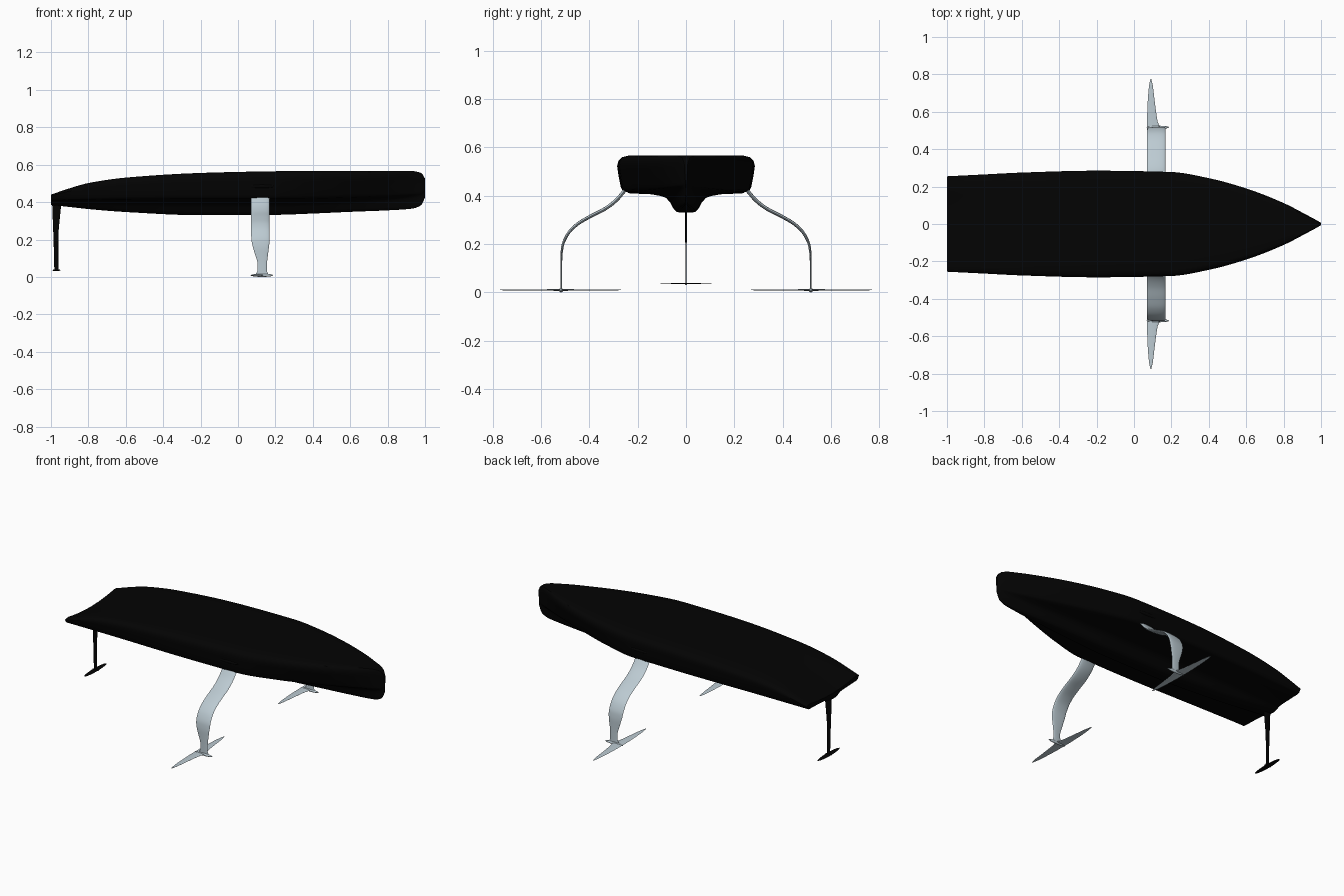
import bpy, bmesh, math
from mathutils import Vector

if "Cube" in bpy.data.objects:
    bpy.data.objects.remove(bpy.data.objects["Cube"])


def material(name, rgb):
    m = bpy.data.materials.new(name)
    m.diffuse_color = (*rgb, 1)
    m.use_nodes = True
    m.node_tree.nodes["Principled BSDF"].inputs["Base Color"].default_value = m.diffuse_color
    return m


BLACK = material("black_carbon", (0.001, 0.001, 0.001))
SILVER = material("pale_metal", (0.50, 0.59, 0.64))


def spline(rows, t):
    """Smooth, non-overshooting interpolation of rows (key, a, b, ...)."""
    i = 0
    while i < len(rows) - 2 and t > rows[i + 1][0]:
        i += 1
    a, b = rows[i], rows[i + 1]
    h = b[0] - a[0]
    s = min(1, max(0, (t - a[0]) / h))

    def slope(k, c):
        if k in (0, len(rows) - 1):
            j = 0 if k == 0 else k - 1
            return (rows[j + 1][c] - rows[j][c]) / (rows[j + 1][0] - rows[j][0])
        l = (rows[k][c] - rows[k - 1][c]) / (rows[k][0] - rows[k - 1][0])
        r = (rows[k + 1][c] - rows[k][c]) / (rows[k + 1][0] - rows[k][0])
        return 0 if l * r <= 0 else 2 * l * r / (l + r)

    return [(2*s**3 - 3*s*s + 1) * a[c] + (s**3 - 2*s*s + s) * h * slope(i, c)
            + (3*s*s - 2*s**3) * b[c] + (s**3 - s*s) * h * slope(i + 1, c)
            for c in range(1, len(a))]


def loft(name, rings, mat, mirror=False, angle=40):
    """Skin closed rings of points, cap both ends, optionally mirror in y."""
    bm = bmesh.new()
    vs = [[bm.verts.new(p) for p in r] for r in rings]
    n = len(rings[0])
    for r, q in zip(vs, vs[1:]):
        for k in range(n):
            bm.faces.new((r[k], r[(k + 1) % n], q[(k + 1) % n], q[k]))
    bm.faces.new(vs[0])
    bm.faces.new(vs[-1])
    bmesh.ops.recalc_face_normals(bm, faces=bm.faces)
    me = bpy.data.meshes.new(name)
    bm.to_mesh(me)
    bm.free()
    ob = bpy.data.objects.new(name, me)
    bpy.context.collection.objects.link(ob)
    me.materials.append(mat)
    bpy.ops.object.select_all(action='DESELECT')
    ob.select_set(True)
    bpy.context.view_layer.objects.active = ob
    bpy.ops.object.shade_smooth_by_angle(angle=math.radians(angle))
    if mirror:
        m = ob.modifiers.new("mirror", 'MIRROR')
        m.use_axis = (False, True, False)
    return ob


def blade(center, x0, x1, thick, normal, n=20):
    """Streamlined section from x0 (trailing) to x1 (leading)."""
    pts = []
    for k in range(n):
        a = 2 * math.pi * k / n
        f = (1 + math.cos(a)) / 2
        off = thick / 2 * math.sin(a) * (0.55 + 0.45 * f)
        p = Vector(center) + Vector(normal) * off
        p.x = x0 + (x1 - x0) * f
        pts.append(p)
    return pts


def spindle(name, center, length, radius, mat, mirror=False):
    """Slim ellipsoid lying along x."""
    rings = []
    for i in range(17):
        a = math.pi * (.02 + .96 * i / 16)
        x, r = center[0] - length / 2 * math.cos(a), radius * math.sin(a)
        rings.append([(x, center[1] + r * math.cos(math.pi * k / 8),
                       center[2] + r * math.sin(math.pi * k / 8)) for k in range(16)])
    return loft(name, rings, mat, mirror)


# Hull: x, half width, deck, chine and keel heights
STATIONS = [(-1, .255, .440, .410, .385), (-.9, .260, .474, .412, .374),
            (-.8, .265, .502, .414, .363), (-.6, .275, .531, .418, .347),
            (-.2, .285, .556, .42, .330), (.2, .278, .565, .42, .332),
            (.4, .245, .567, .422, .339), (.6, .190, .567, .428, .348),
            (.8, .112, .567, .436, .356), (.93, .045, .566, .445, .365),
            (.98, .018, .556, .45, .384), (1, .006, .525, .47, .425)]
# Half section: width fraction, height (0 keel, 1 chine, 2 deck)
SECTION = [(.09, 0), (.14, .04), (.19, .22), (.23, .47), (.29, .68), (.37, .77),
           (.5, .84), (.7, .91), (.88, .96), (.925, 1.02), (.945, 1.1), (.97, 1.35),
           (.99, 1.6), (1, 1.76), (.985, 1.88), (.95, 1.96), (.87, 2),
           (.6, 2), (.3, 2)]
rings = []
N = 64
for i in range(N + 1):
    x = 1 - 2 * (1 - i / N) ** 1.5
    w, deck, chine, keel = spline(STATIONS, x)
    hollow = 0.02 * max(0, (-.5 - x) / .5) ** 2
    vee = min(1, max(0, (x - .2) / .6))  # flared, V-shaped bow
    half = []
    for u, v in SECTION:
        z = keel + (chine - keel) * v if v < 1 else chine + (deck - chine) * (v - 1)
        if v == 2:
            z -= hollow * (1 - (u / .87) ** 2)
        flare = 1 - .22 * vee * min(1, max(0, (1.76 - v) / .75)) * min(1, max(0, (u - .3) / .5))
        half.append((x, u * w * flare, z))
    rings.append([(x, 0, keel)] + half + [(x, 0, deck - hollow)]
                 + [(a, -b, c) for a, b, c in reversed(half)])
loft("hull", rings, BLACK)

# Curved foil arms: step, y, z, trailing x, leading x, thickness
ARM = [(0, .225, .455, .07, .168, .019), (1, .255, .420, .07, .168, .019),
       (2, .29, .380, .07, .168, .019), (3, .335, .346, .07, .168, .019),
       (4, .395, .315, .07, .168, .018), (5, .45, .282, .07, .168, .017),
       (6, .49, .240, .07, .168, .015), (7, .511, .190, .073, .168, .013),
       (8, .516, .140, .085, .163, .010), (9, .516, .070, .105, .155, .008),
       (10, .516, .035, .104, .155, .008), (11, .516, .008, .090, .165, .008)]
rings = []
for i in range(67):
    t = i / 6
    y, z, x0, x1, th = spline(ARM, t)
    a, b = spline(ARM, max(0, t - .05)), spline(ARM, min(11, t + .05))
    d = Vector((0, b[0] - a[0], b[1] - a[1])).normalized()
    rings.append(blade((0, y, z), x0, x1, th, (0, -d.z, d.y)))
loft("foil_arm", rings, SILVER, True)

# Foil wings: span position, trailing x, leading x, thickness
WING = [(-1, .087, .093, .002), (-.85, .080, .101, .004), (-.5, .073, .112, .006),
        (-.12, .070, .126, .008), (0, .070, .136, .009), (.12, .070, .126, .008),
        (.5, .073, .112, .006), (.85, .080, .101, .004), (1, .087, .093, .002)]
rings = []
for i in range(41):
    s = -1 + i / 20
    x0, x1, th = spline(WING, s)
    rings.append(blade((0, .519 + .255 * s, .010), x0, x1, th, (0, 0, 1)))
loft("foil_wing", rings, SILVER, True)

# Torpedo bulbs joining arm and wing, and hinge fairings on the hull sides
spindle("foil_bulb", (.128, .517, .0088), .12, .0085, SILVER, True)
spindle("hinge_fairing", (.12, .268, .485), .16, .011, BLACK, True)

# Rudder: height, trailing x, leading x, thickness
RUDDER = [(.034, -.982, -.960, .006), (.12, -.984, -.961, .006),
          (.22, -.987, -.960, .008), (.32, -.991, -.952, .009), (.405, -.994, -.943, .010)]
rings = []
for i in range(21):
    z = .034 + .371 * i / 20
    x0, x1, th = spline(RUDDER, z)
    rings.append(blade((0, 0, z), x0, x1, th, (0, 1, 0)))
loft("rudder", rings, BLACK)

# Rudder elevator and its hub
rings = []
for i in range(21):
    s = -1 + i / 10
    c = .016 * math.sqrt(max(0, 1 - abs(s) ** 1.6)) + .002
    rings.append(blade((0, .105 * s, .036), -.972 - c, -.972 + c, .001 + .25 * c, (0, 0, 1)))
loft("rudder_elevator", rings, BLACK)
spindle("elevator_hub", (-.971, 0, .036), .044, .005, BLACK)
